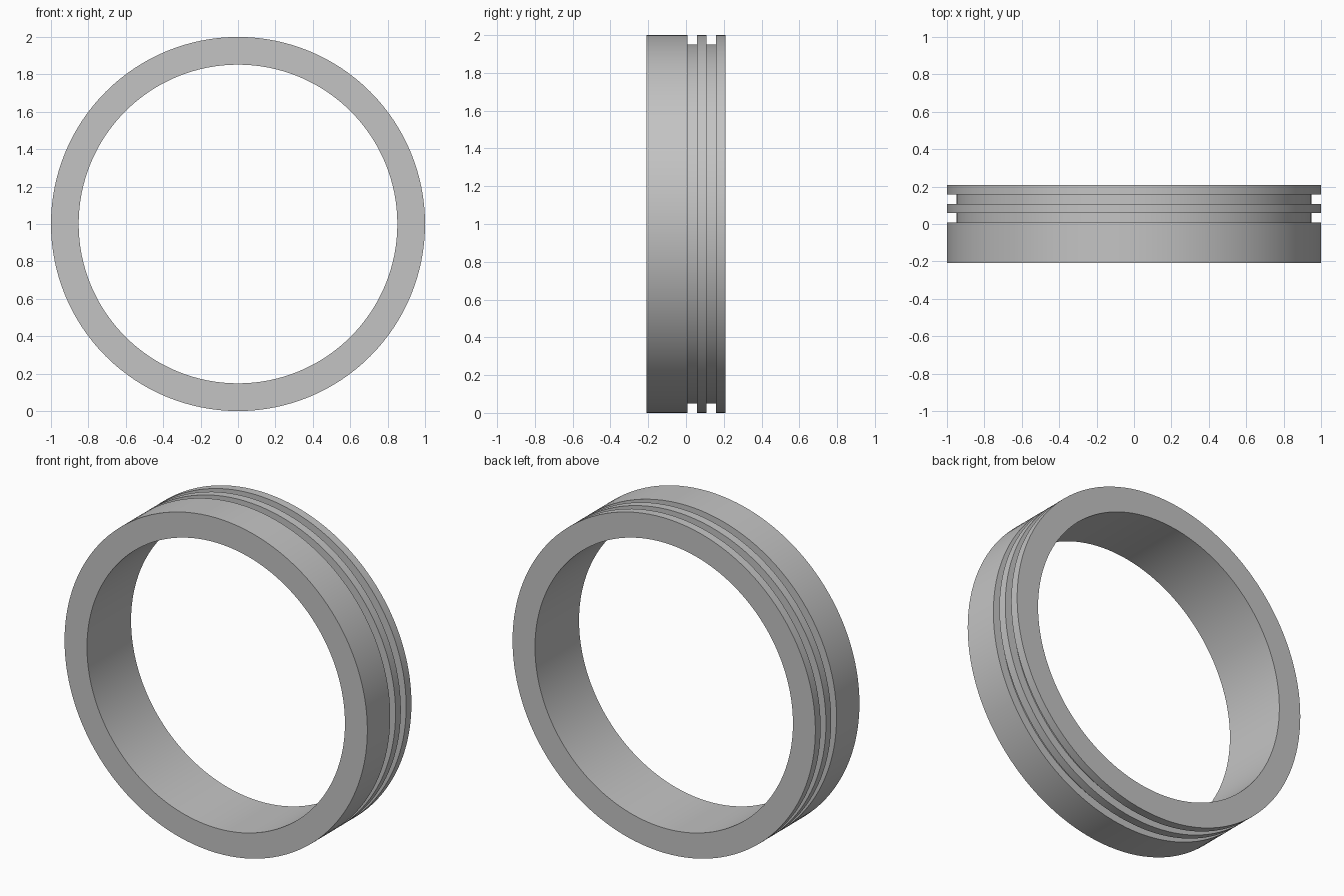
import bpy
import bmesh
import math
from mathutils import Matrix, Vector

cube = bpy.data.objects.get("Cube")
if cube:
    bpy.data.objects.remove(cube, do_unlink=True)

OUTER, GROOVE, INNER = 1.0, 0.95, 0.852   # radii
HALF = 0.208                              # half of the ring's depth
BAND = 0.05                               # width of each groove and rib
SEGMENTS = 128

# Plain grey material
grey = bpy.data.materials.new("light_grey")
colour = (0.55, 0.55, 0.55, 1.0)
grey.diffuse_color = colour
grey.use_nodes = True
grey.node_tree.nodes["Principled BSDF"].inputs["Base Color"].default_value = colour

# Cross-section as (radius, y): plain bore, two square grooves near the back
profile = [(INNER, HALF), (INNER, -HALF), (OUTER, -HALF)]
for k in (4, 2):
    start = HALF - k * BAND
    end = start + BAND
    profile += [(OUTER, start), (GROOVE, start), (GROOVE, end), (OUTER, end)]
profile.append((OUTER, HALF))

# Revolve the cross-section around the y axis
bm = bmesh.new()
verts = [bm.verts.new((r, y, 0)) for r, y in profile]
edges = [bm.edges.new((verts[i], verts[(i + 1) % len(verts)])) for i in range(len(verts))]
bmesh.ops.spin(bm, geom=verts + edges, cent=(0, 0, 0), axis=(0, 1, 0),
               angle=math.tau, steps=SEGMENTS, use_merge=True)
bmesh.ops.remove_doubles(bm, verts=bm.verts[:], dist=1e-5)
bmesh.ops.recalc_face_normals(bm, faces=bm.faces[:])
bmesh.ops.transform(bm, matrix=Matrix.Translation(Vector((0, 0, OUTER))), verts=bm.verts[:])

mesh = bpy.data.meshes.new("grooved_ring")
bm.to_mesh(mesh)
bm.free()
mesh.materials.append(grey)
ring = bpy.data.objects.new("grooved_ring", mesh)
bpy.context.collection.objects.link(ring)

# Smooth round surfaces, crisp groove edges
bpy.ops.object.select_all(action="DESELECT")
ring.select_set(True)
bpy.context.view_layer.objects.active = ring
bpy.ops.object.shade_smooth_by_angle(angle=math.radians(30))
